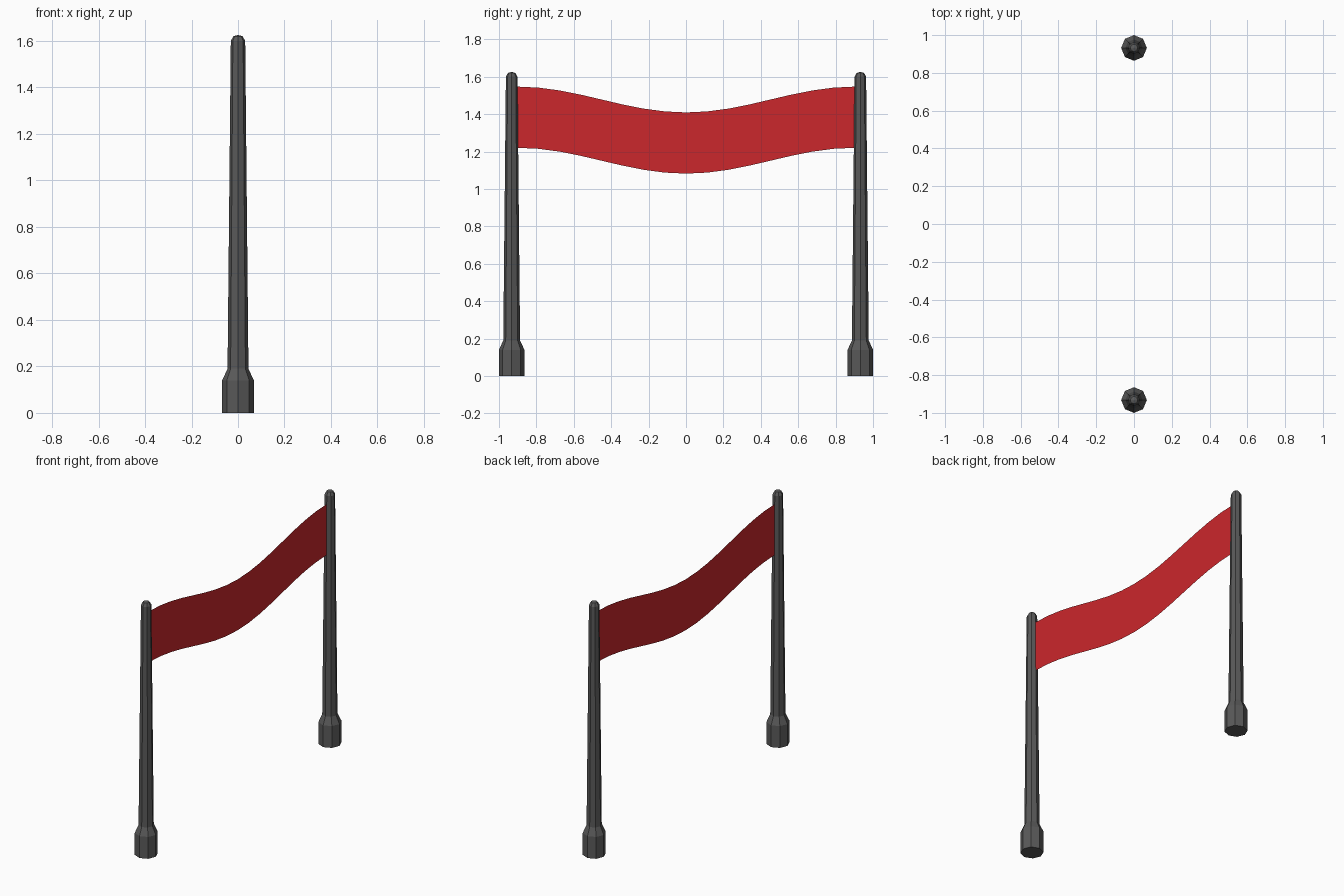
import bpy, bmesh, math

if "Cube" in bpy.data.objects:
    bpy.data.objects.remove(bpy.data.objects["Cube"])

def finish(name, bm, mat=None):
    me = bpy.data.meshes.new(name)
    bm.to_mesh(me)
    bm.free()
    ob = bpy.data.objects.new(name, me)
    bpy.context.collection.objects.link(ob)
    if mat:
        me.materials.append(mat)
    return ob

grey = bpy.data.materials.new("dark_grey")
grey.diffuse_color = (0.1, 0.1, 0.1, 1)
grey.use_nodes = True
grey.node_tree.nodes["Principled BSDF"].inputs["Base Color"].default_value = grey.diffuse_color
red = bpy.data.materials.new("banner_red")
red.diffuse_color = (0.6, 0.02, 0.025, 1)
red.use_nodes = True
red.node_tree.nodes["Principled BSDF"].inputs["Base Color"].default_value = red.diffuse_color

# Posts: eight-sided lathe with flared foot and rounded tip
PROFILE = [(0.068, 0), (0.068, 0.14), (0.045, 0.19), (0.031, 1.6), (0.02, 1.62)]
TIP = 1.626
SIDES = 8

def post(name, y):
    bm = bmesh.new()
    rings = []
    for r, z in PROFILE:
        rings.append([bm.verts.new((r * math.cos(a), y + r * math.sin(a), z))
                      for a in (i * math.tau / SIDES for i in range(SIDES))])
    for lo, hi in zip(rings, rings[1:]):
        for i in range(SIDES):
            j = (i + 1) % SIDES
            bm.faces.new((lo[i], lo[j], hi[j], hi[i]))
    bm.faces.new(rings[0][::-1])
    tip = bm.verts.new((0, y, TIP))
    for i in range(SIDES):
        bm.faces.new((rings[-1][i], rings[-1][(i + 1) % SIDES], tip))
    finish(name, bm, grey)

post("post_near", -0.932)
post("post_far", 0.932)

# Banner: thin cloth sheet sagging between the posts
bm = bmesh.new()
N, HALF = 16, 0.903
prev = None
for i in range(N + 1):
    y = -HALF + 2 * HALF * i / N
    top = 1.547 - 0.069 * (1 + math.cos(math.pi * y / HALF))
    pair = [bm.verts.new((0, y, top - 0.327)), bm.verts.new((0, y, top))]
    if prev:
        bm.faces.new((prev[0], pair[0], pair[1], prev[1]))
    prev = pair
finish("banner", bm, red)
